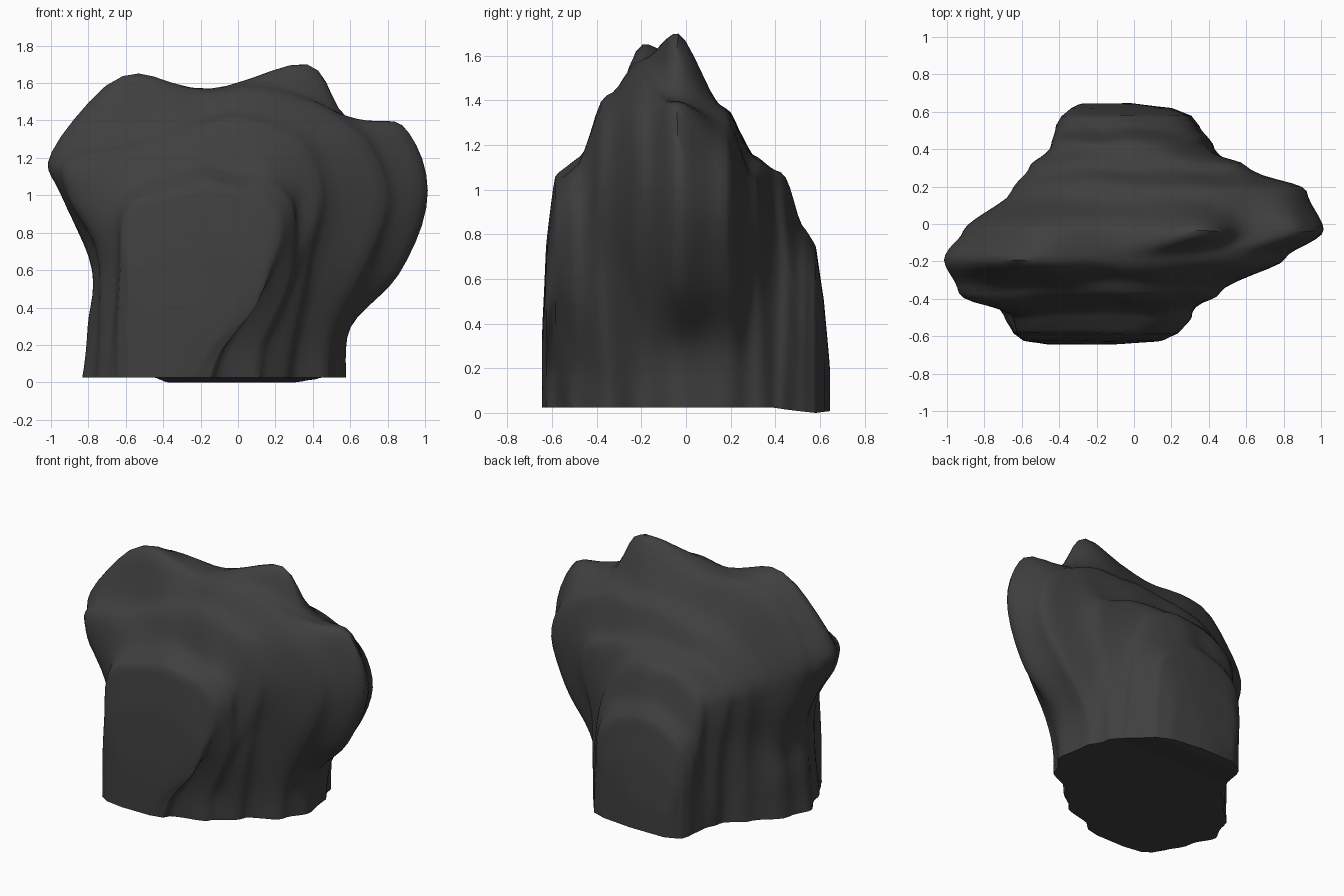
import bpy, bmesh
from mathutils import Vector, noise

cube = bpy.data.objects.get("Cube")
if cube:
    bpy.data.objects.remove(cube, do_unlink=True)

BASE = 0.025
ACROSS = 5   # points between neighbouring profile points
DEEP = 6     # rings between neighbouring layers


def spline(points):
    """Smooth open curve through the profile points."""
    pts = [Vector(p) for p in points]
    pts = [pts[0]] + pts + [pts[-1]]
    out = []
    for a, b, c, d in zip(pts, pts[1:], pts[2:], pts[3:]):
        for i in range(ACROSS):
            t = i / ACROSS
            out.append(b + (c - a) * (t / 2)
                       + (a - b * 2.5 + c * 2 - d / 2) * t ** 2
                       + (b * 3 - a - c * 3 + d) * (t ** 3 / 2))
    out.append(pts[-1])
    return out


def shrink(profile, middle, sx, sz):
    """Smaller copy of a layer for the rounded front and back faces."""
    return [Vector((middle + (p.x - middle) * sx, BASE + (p.y - BASE) * sz))
            for p in profile]


# Rock layers from front to back: outline from bottom left, over the top
front_face = spline([
    (-.65, BASE), (-.65, .3), (-.63, .6), (-.61, .85), (-.5, .98), (-.2, 1.05), (.03, 1.03),
    (.16, .97), (.23, .87), (.23, .72), (.17, .55), (.06, .38), (-.05, .2), (-.12, BASE)])
front_slab = spline([
    (-.68, BASE), (-.66, .3), (-.64, .6), (-.64, .9), (-.5, 1.04), (-.2, 1.12), (.08, 1.1),
    (.22, 1.06), (.3, .95), (.31, .8), (.28, .57), (.2, .35), (.14, .18), (.12, BASE)])
front_ledge = spline([
    (-.76, BASE), (-.74, .35), (-.74, .7), (-.91, 1.02), (-.91, 1.2), (-.55, 1.28), (-.2, 1.38),
    (0, 1.42), (.23, 1.35), (.37, 1.25), (.46, 1), (.4, .65), (.32, .3), (.28, BASE)])
left_crest = spline([
    (-.84, BASE), (-.81, .3), (-.77, .6), (-.95, 1), (-1, 1.23), (-.62, 1.65), (-.2, 1.57),
    (.1, 1.58), (.42, 1.5), (.68, 1.3), (.82, 1), (.68, .6), (.52, .28), (.5, BASE)])
right_crest = spline([
    (-.78, BASE), (-.77, .28), (-.75, .52), (-.86, .9), (-.89, 1.2), (-.58, 1.56), (-.1, 1.57),
    (.38, 1.7), (.6, 1.41), (.89, 1.38), (1.02, 1.02), (.86, .58), (.6, .3), (.57, BASE)])
back_ledge = spline([
    (-.6, BASE), (-.6, .3), (-.61, .6), (-.65, .85), (-.63, 1.05), (-.4, 1.27), (-.05, 1.33),
    (.3, 1.36), (.56, 1.33), (.82, 1.2), (.92, .93), (.77, .56), (.58, .3), (.55, BASE)])
back_rim = spline([
    (-.46, BASE), (-.48, .3), (-.51, .6), (-.54, .8), (-.53, .98), (-.36, 1.12), (-.05, 1.15),
    (.22, 1.13), (.43, 1.09), (.57, 1), (.6, .82), (.52, .55), (.5, .3), (.49, BASE)])
back_step = spline([
    (-.43, BASE), (-.43, .3), (-.44, .6), (-.45, .8), (-.42, .94), (-.3, 1.03), (-.1, 1.07),
    (.08, 1.07), (.19, 1.02), (.27, .92), (.34, .76), (.38, .55), (.41, .3), (.42, BASE)])
back_slab = spline([
    (-.4, BASE), (-.41, .25), (-.42, .42), (-.41, .58), (-.36, .7), (-.2, .79), (-.04, .82),
    (.1, .8), (.21, .74), (.29, .64), (.33, .5), (.34, .35), (.35, .2), (.35, BASE)])

layers = [
    (-.645, shrink(front_face, -.32, .4, .35)),
    (-.625, shrink(front_face, -.3, .84, .7)),
    (-.585, front_face), (-.5, front_slab), (-.36, front_ledge), (-.19, left_crest),
    (-.04, right_crest), (.18, back_ledge), (.31, back_rim), (.42, back_step),
    (.53, back_slab),
    (.58, shrink(back_slab, -.1, .92, .9)),
    (.62, shrink(back_slab, -.15, .7, .6)),
    (.645, shrink(back_slab, -.2, .35, .25))]

# Rings between layers, eased so that each layer reads as a ledge
rings = []
for n, ((y0, a), (y1, b)) in enumerate(zip(layers, layers[1:])):
    inner = 3 <= n < len(layers) - 4
    for i in range(DEEP):
        t = i / DEEP
        s = t * t * (3 - 2 * t) if inner else t
        rings.append((y0 + (y1 - y0) * t, [p.lerp(q, s) for p, q in zip(a, b)]))
rings.append(layers[-1])


def weathered(x, y, z):
    """Tall grooves and soft lumps, fading out at the base and the two faces."""
    low = min(1, max(0, (z - BASE) * 5))
    ends = min(1, max(.1, (.66 - abs(y)) * 6))
    grooves = noise.noise_vector(Vector((x * 5, y * 7, z * 1.6)))
    lumps = noise.noise_vector(Vector((x * 2.5, y * 2.5, z * 2.5 + 9)))
    push = grooves * .02 + lumps * .01
    dip = BASE * max(0, 1 - abs(y - .58) * 5) * (1 - low)
    return Vector((x + push.x, y + push.y * ends, z + push.z * low - dip))


bm = bmesh.new()
grid = [[bm.verts.new(weathered(p.x, y, p.y)) for p in ring] for y, ring in rings]
for a, b in zip(grid, grid[1:]):
    for i in range(len(a)):
        j = (i + 1) % len(a)
        bm.faces.new((a[i], a[j], b[j], b[i]))

# Close the front and back faces around a middle point
for ring in (grid[0], grid[-1]):
    middle = sum((v.co for v in ring), Vector()) / len(ring)
    hub = bm.verts.new(middle)
    for i in range(len(ring)):
        bm.faces.new((ring[i], ring[(i + 1) % len(ring)], hub))
bmesh.ops.recalc_face_normals(bm, faces=bm.faces)

# Soften the ledges, leaving the base edge crisp
bmesh.ops.smooth_vert(bm, verts=[v for v in bm.verts if v.co.z > .06], factor=.5,
                      use_axis_x=True, use_axis_y=True, use_axis_z=True)

mesh = bpy.data.meshes.new("rock")
bm.to_mesh(mesh)
bm.free()
rock = bpy.data.objects.new("rock", mesh)
bpy.context.collection.objects.link(rock)

# Dark stone colour
stone = bpy.data.materials.new("dark_stone")
stone.use_nodes = True
stone.diffuse_color = (.05, .05, .05, 1)
shader = next(n for n in stone.node_tree.nodes if n.type == 'BSDF_PRINCIPLED')
shader.inputs["Base Color"].default_value = stone.diffuse_color
mesh.materials.append(stone)

bpy.ops.object.select_all(action='DESELECT')
rock.select_set(True)
bpy.context.view_layer.objects.active = rock
bpy.ops.object.shade_smooth_by_angle(angle=.8)
